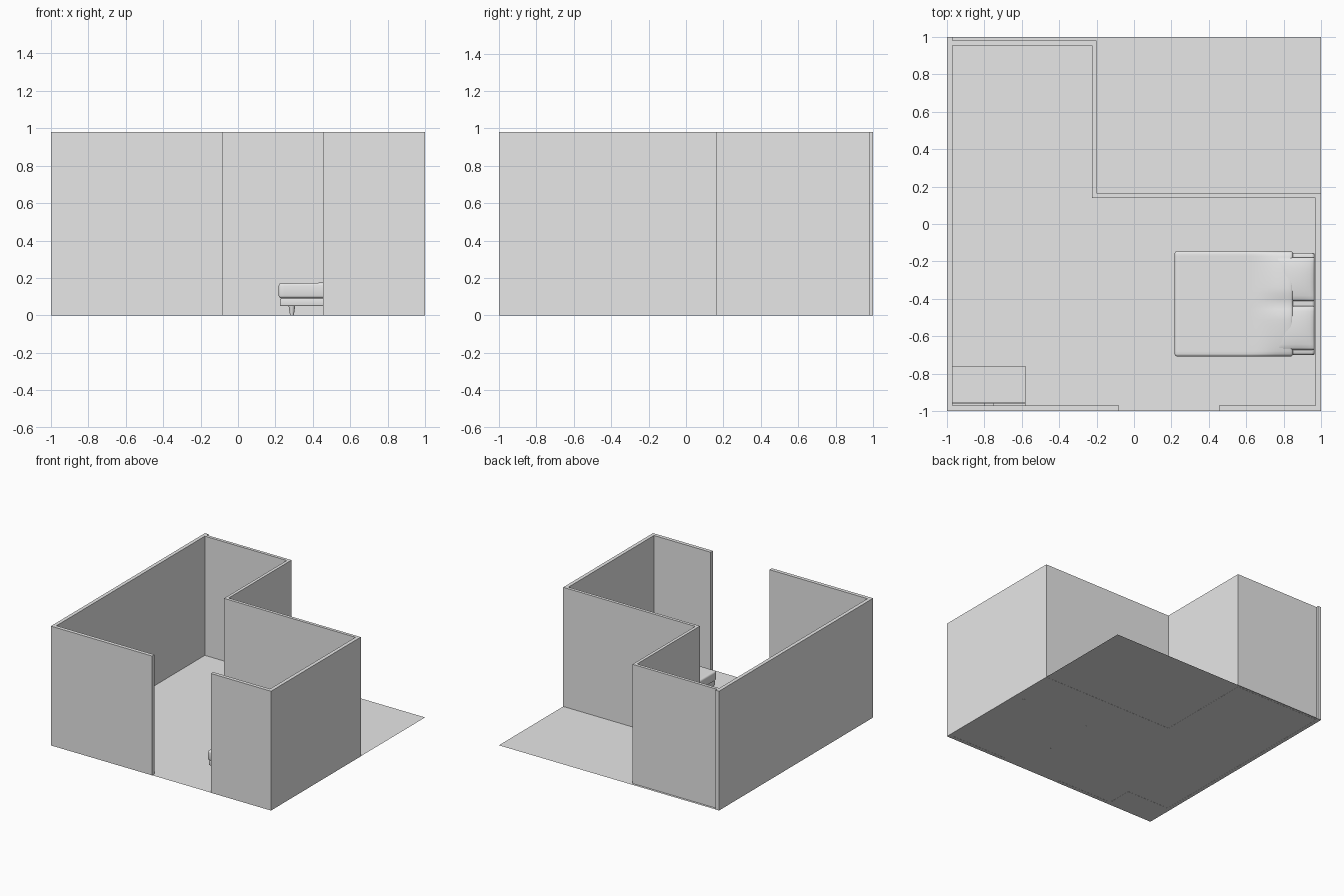
import bpy
import bmesh
import math

old = bpy.data.objects.get("Cube")
if old:
    bpy.data.objects.remove(old, do_unlink=True)

grey = bpy.data.materials.new("plain grey")
grey.use_nodes = True
grey.diffuse_color = (0.8, 0.8, 0.8, 1)
grey.node_tree.nodes["Principled BSDF"].inputs["Base Color"].default_value = (0.8, 0.8, 0.8, 1)


def finish(bm, name, smooth=False):
    bmesh.ops.recalc_face_normals(bm, faces=bm.faces)
    mesh = bpy.data.meshes.new(name)
    bm.to_mesh(mesh)
    bm.free()
    mesh.materials.append(grey)
    obj = bpy.data.objects.new(name, mesh)
    bpy.context.collection.objects.link(obj)
    if smooth:
        bpy.ops.object.select_all(action="DESELECT")
        obj.select_set(True)
        bpy.context.view_layer.objects.active = obj
        bpy.ops.object.shade_smooth_by_angle(angle=math.radians(40))
    return obj


def box_mesh(x, y, z, bevel=0, segments=3):
    """Box from three (low, high) ranges, with optional rounded edges."""
    bm = bmesh.new()
    bmesh.ops.create_cube(bm, size=1)
    for v in bm.verts:
        v.co = [lo + (c + 0.5) * (hi - lo) for c, (lo, hi) in zip(v.co, (x, y, z))]
    if bevel:
        bmesh.ops.bevel(bm, geom=bm.edges[:], offset=bevel, segments=segments,
                        profile=0.5, affect="EDGES")
    return bm


def box(name, x, y, z, bevel=0):
    return finish(box_mesh(x, y, z, bevel), name, bevel > 0)


def slice_along(bm, axis, lo, hi, count):
    """Cut evenly spaced loops across the mesh."""
    normal = [0, 0, 0]
    normal[axis] = 1
    for i in range(1, count):
        point = [0, 0, 0]
        point[axis] = lo + (hi - lo) * i / count
        bmesh.ops.bisect_plane(bm, geom=bm.verts[:] + bm.edges[:] + bm.faces[:],
                               plane_co=point, plane_no=normal)


# Floor sheet
bm = bmesh.new()
bmesh.ops.create_grid(bm, x_segments=1, y_segments=1, size=1)
bmesh.ops.translate(bm, verts=bm.verts, vec=(0, 0, 0.001))
finish(bm, "floor")

# Walls: one plan outline with a doorway gap, extruded upward
plan = [(-0.08, -1), (-1, -1), (-1, 1), (-0.97, 1), (-0.97, 0.98), (-0.2, 0.98),
        (-0.2, 0.165), (1, 0.165), (1, -1), (0.455, -1), (0.455, -0.97),
        (0.97, -0.97), (0.97, 0.14), (-0.225, 0.14), (-0.225, 0.955),
        (-0.97, 0.955), (-0.97, -0.97), (-0.08, -0.97)]
bm = bmesh.new()
base = bm.faces.new([bm.verts.new((x, y, 0)) for x, y in plan])
top = bmesh.ops.extrude_face_region(bm, geom=[base], use_keep_orig=True)
bmesh.ops.translate(bm, vec=(0, 0, 0.98),
                    verts=[g for g in top["geom"] if isinstance(g, bmesh.types.BMVert)])
finish(bm, "walls")

# Bed base, mattress and tapered legs
box("bed_base", (0.225, 0.965), (-0.7, -0.155), (0.05, 0.092), 0.006)
box("mattress", (0.23, 0.965), (-0.7, -0.155), (0.092, 0.165), 0.015)
for x in (0.288, 0.911):
    for y in (-0.205, -0.645):
        bm = bmesh.new()
        bmesh.ops.create_cone(bm, cap_ends=True, segments=16, radius1=0.01,
                              radius2=0.018, depth=0.052)
        bmesh.ops.translate(bm, verts=bm.verts, vec=(x, y, 0.026))
        finish(bm, "bed_leg", True)

# Pillows, puffed toward the middle
for mid in (-0.295, -0.555):
    bm = box_mesh((0.76, 0.965), (mid - 0.117, mid + 0.117), (0.16, 0.19), 0.01)
    slice_along(bm, 0, 0.76, 0.965, 8)
    slice_along(bm, 1, mid - 0.117, mid + 0.117, 8)
    for v in bm.verts:
        if v.co.z > 0.175:
            across = max(0, 1 - ((v.co.y - mid) / 0.117) ** 2)
            along = max(0, 1 - ((v.co.x - 0.8625) / 0.1025) ** 2)
            v.co.z += 0.018 * math.sqrt(across * along)
    finish(bm, "pillow", True)

# Duvet, rising over the two pillows with a dip between them
bm = box_mesh((0.217, 0.85), (-0.708, -0.145), (0.092, 0.172), 0.014)
slice_along(bm, 0, 0.217, 0.85, 20)
slice_along(bm, 1, -0.708, -0.145, 20)
for v in bm.verts:
    if v.co.z > 0.15:
        rise = min(1, max(0, (v.co.x - 0.62) / 0.18))
        hump = max(0, math.sin((v.co.y + 0.708) / 0.563 * math.tau / 2)) ** 0.5
        dip = math.exp(-((v.co.y + 0.425) / 0.04) ** 2)
        v.co.z += 0.012 * (v.co.x - 0.217)
        v.co.z += 0.032 * rise * rise * (3 - 2 * rise) * hump * (1 - 0.4 * dip)
finish(bm, "duvet", True)

# Low cabinet with a wall-mounted screen above it
box("cabinet", (-0.97, -0.58), (-0.97, -0.76), (0, 0.2))
box("screen", (-0.97, -0.58), (-0.96, -0.95), (0.3, 0.52), 0.002)
box("screen_bracket", (-0.8, -0.752), (-0.97, -0.96), (0.37, 0.45))
